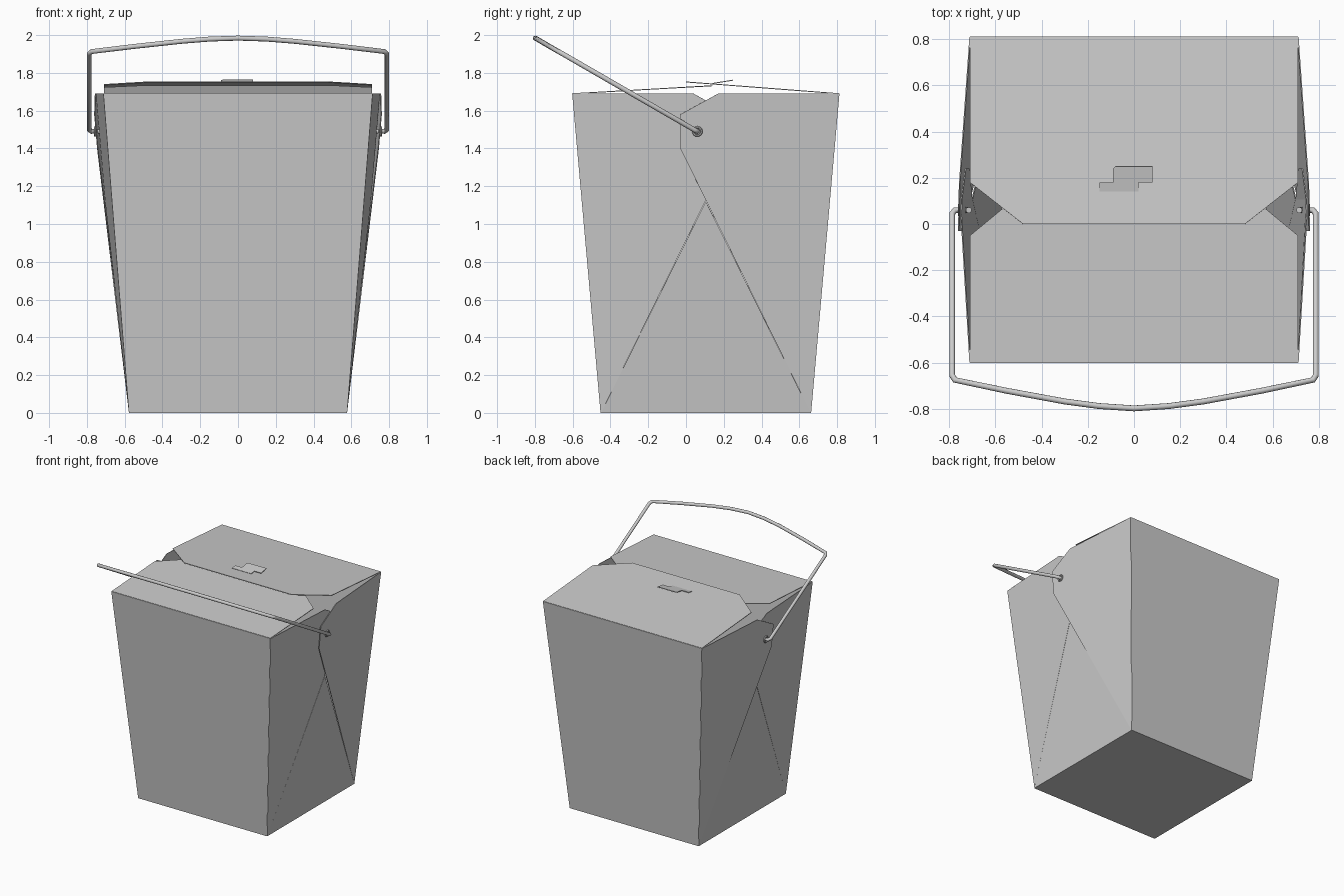
import bpy

if "Cube" in bpy.data.objects:
    bpy.data.objects.remove(bpy.data.objects["Cube"])

T = 0.005          # paper thickness
MID = 0.105        # y of the box centre line


def panel(name, pts, faces=None, thick=T):
    """Flat paper panel from corner points."""
    me = bpy.data.meshes.new(name)
    me.from_pydata(pts, [], faces or [tuple(range(len(pts)))])
    ob = bpy.data.objects.new(name, me)
    bpy.context.collection.objects.link(ob)
    m = ob.modifiers.new("paper", 'SOLIDIFY')
    m.thickness = thick
    m.offset = 0
    return ob


# Bottom, front and back walls
panel("bottom", [(-.575, -.45, T / 2), (.575, -.45, T / 2), (.575, .66, T / 2), (-.575, .66, T / 2)])
for name, y0, y1 in (("front_wall", -.45, -.6), ("back_wall", .66, .81)):
    panel(name, [(-.575, y0, 0), (.575, y0, 0), (.71, y1, 1.69), (-.71, y1, 1.69)])

# Side walls: bottom triangle plus two overlapping folded flaps
B = 0.065
A = (0.135 + 0.15 * B) / 1.69


def side_x(d, z):
    """Outward position of a flap; d is distance from its bottom corner."""
    return .575 + A * z + B * d


for s, side in ((1, "right"), (-1, "left")):
    def back(y, z, off=0.0):
        return (s * (side_x(.66 - y, z) + off), y, z)

    def front(y, z, off=0.0):
        x = min(side_x(y + .45, z), side_x(.66 - y, z))
        return (s * (x + off), y, z)

    panel(side + "_bottom_triangle",
          [(s * .575, -.45, 0), (s * .575, .66, 0), front(MID, 1.12, -.006)])
    panel(side + "_back_flap",
          [(s * .575, .66, 0), (s * .71, .81, 1.69), back(.17, 1.69, .004),
           back(-.03, 1.58, .004), back(-.03, 1.4, .004)])
    # front flap tucks under the back one past the centre line
    panel(side + "_front_flap",
          [(s * .575, -.45, 0), (s * .71, -.6, 1.69), front(.04, 1.69, -.003),
           front(MID, 1.654, -.006), front(MID, 1.126, -.006),
           front(.24, 1.58, -.008), front(.24, 1.4, -.008)],
          [(0, 1, 2, 3, 4), (4, 3, 5, 6)])


# Lid flaps with chamfered tips
def lid(name, y0, y1, y2, z2):
    z1 = 1.69 + (z2 - 1.69) * (y1 - y0) / (y2 - y0)
    panel(name, [(-.71, y0, 1.69), (.71, y0, 1.69), (.71, y1, z1),
                 (.48, y2, z2), (-.48, y2, z2), (-.71, y1, z1)])


lid("front_lid_flap", -.6, -.05, .14, 1.732)
lid("back_lid_flap", .81, .18, 0, 1.752)

# Locking tab pushed through the back lid flap
tab = [(-.15, .14), (.02, .14), (.02, .18), (.08, .18), (.08, .25),
       (-.08, .25), (-.09, .24), (-.09, .18), (-.15, .18)]
panel("locking_tab", [(x, y, 1.744 + (y - .14) * .16) for x, y in tab])

# Wire handle: hooked ends, straight arms, shallow arched grip
half = [(.715, .06, 1.52), (.72, .06, 1.49), (.775, .06, 1.49), (.787, .045, 1.498),
        (.787, -.655, 1.902), (.775, -.675, 1.913), (.55, -.722, 1.94),
        (.3, -.768, 1.967), (.15, -.788, 1.979)]
path = half + [(0, -.798, 1.984)] + [(-x, y, z) for x, y, z in reversed(half)]
cu = bpy.data.curves.new("wire_handle", 'CURVE')
cu.dimensions = '3D'
cu.bevel_depth = .013
cu.bevel_resolution = 3
cu.use_fill_caps = True
sp = cu.splines.new('POLY')
sp.points.add(len(path) - 1)
for p, c in zip(sp.points, path):
    p.co = (*c, 1)
sp.use_smooth = True
bpy.context.collection.objects.link(bpy.data.objects.new("wire_handle", cu))

# Wire end loops against the side walls
for s, side in ((1, "right"), (-1, "left")):
    bpy.ops.mesh.primitive_torus_add(major_radius=.022, minor_radius=.006,
                                     major_segments=16, minor_segments=6,
                                     location=(s * .757, .06, 1.49),
                                     rotation=(0, 1.5708, 0))
    bpy.context.object.name = side + "_wire_eyelet"
    bpy.ops.object.shade_smooth_by_angle()
